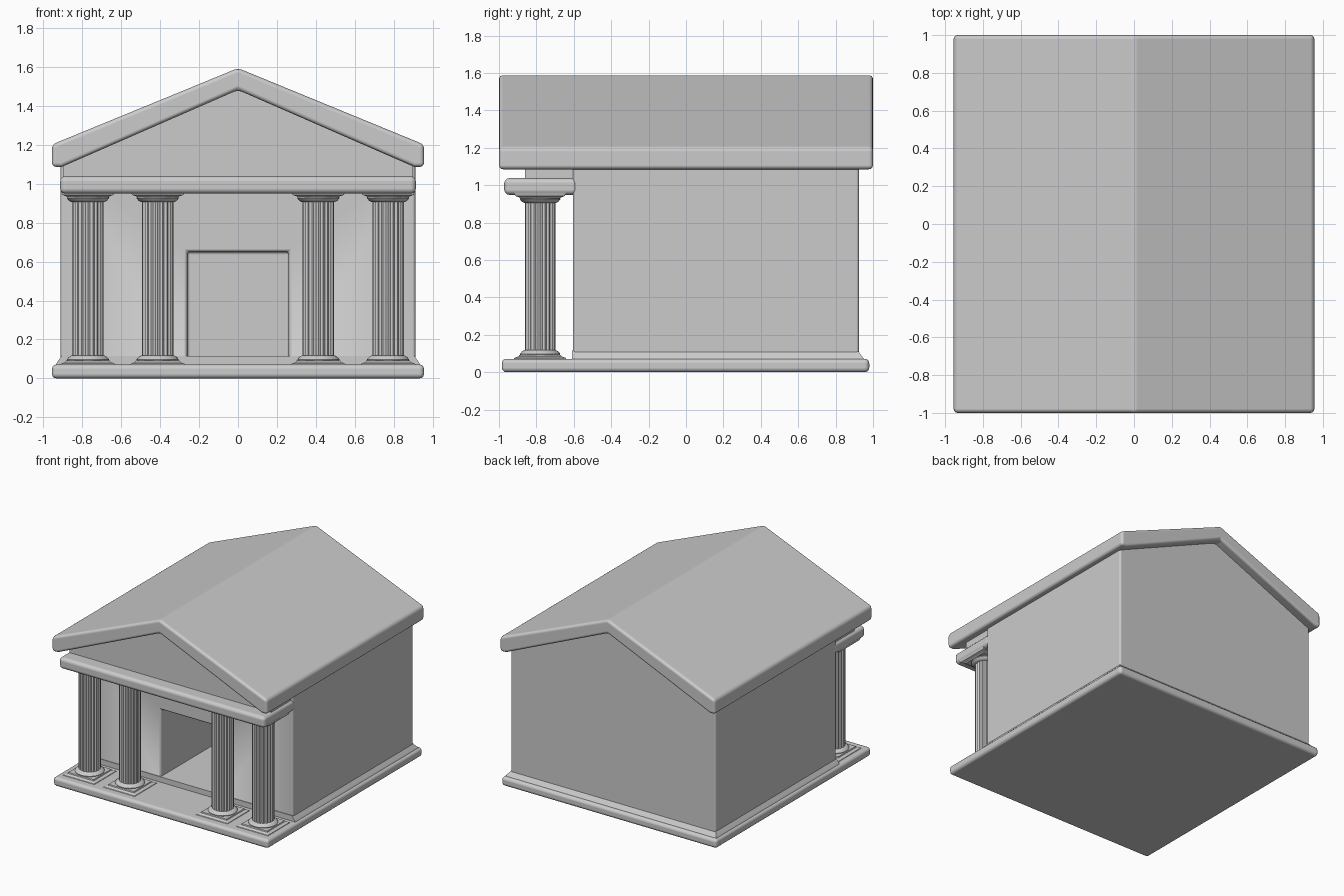
import bpy, bmesh, math

if "Cube" in bpy.data.objects:
    bpy.data.objects.remove(bpy.data.objects["Cube"])


def make(name, verts, faces, bevel=0.0, segs=3):
    me = bpy.data.meshes.new(name)
    me.from_pydata(verts, [], faces)
    bm = bmesh.new()
    bm.from_mesh(me)
    bmesh.ops.recalc_face_normals(bm, faces=bm.faces)
    bm.to_mesh(me)
    bm.free()
    ob = bpy.data.objects.new(name, me)
    bpy.context.collection.objects.link(ob)
    if bevel:
        me.polygons.foreach_set("use_smooth", [True] * len(me.polygons))
        add_bevel(ob, bevel, segs)
    return ob


def add_bevel(ob, width, segs=3):
    b = ob.modifiers.new("round", 'BEVEL')
    b.width, b.segments = width, segs
    b.limit_method = 'ANGLE'
    b.harden_normals = True


def loft(name, rings, bevel=0.0):
    """Skin a stack of equally sized rings and cap both ends."""
    n = len(rings[0])
    verts = [p for r in rings for p in r]
    faces = [tuple(range(n)), tuple(range((len(rings) - 1) * n, len(rings) * n))]
    for k in range(len(rings) - 1):
        for i in range(n):
            j = (i + 1) % n
            faces.append((k * n + i, k * n + j, k * n + n + j, k * n + n + i))
    return make(name, verts, faces, bevel)


def prism(name, profile, y0, y1, bevel=0.0):
    return loft(name, [[(x, y, z) for x, z in profile] for y in (y0, y1)], bevel)


def rect(x0, x1, y0, y1, z):
    return [(x0, y0, z), (x1, y0, z), (x1, y1, z), (x0, y1, z)]


def box(name, hx, y0, y1, z0, z1, bevel=0.0):
    return loft(name, [rect(-hx, hx, y0, y1, z) for z in (z0, z1)], bevel)


def turned(name, cx, cy, profile, n=32, flute=1.0):
    rings = []
    for r, z in profile:
        rings.append([(cx + r * (flute if i % 2 else 1) * math.cos(2 * math.pi * i / n),
                       cy + r * (flute if i % 2 else 1) * math.sin(2 * math.pi * i / n), z)
                      for i in range(n)])
    return loft(name, rings)


def square_stack(name, cx, cy, steps):
    return loft(name, [rect(cx - h, cx + h, cy - h, cy + h, z) for h, z in steps])


def smooth(ob):
    bpy.ops.object.select_all(action='DESELECT')
    ob.select_set(True)
    bpy.context.view_layer.objects.active = ob
    bpy.ops.object.shade_smooth_by_angle(angle=math.radians(40))


# Floor slab and the sloping foot of the walls
box("floor_slab", 0.955, -0.985, 0.98, 0.0, 0.072, 0.025)
loft("wall_foot", [rect(-h, h, -0.61, y, z) for h, y, z in
                   ((0.945, 0.97, 0.05), (0.93, 0.945, 0.08), (0.905, 0.918, 0.115))])

# Main hall with gable, doorway cut into the front
hall = prism("hall", [(-0.91, 0.05), (0.91, 0.05), (0.91, 1.1), (0, 1.5), (-0.91, 1.1)],
             -0.605, 0.925)
hall.data.polygons.foreach_set("use_smooth", [True] * len(hall.data.polygons))
cutter = box("door_cutter", 0.26, -0.9, 0.8, 0.08, 0.65)
cutter.hide_render = True
cutter.display_type = 'WIRE'
cut = hall.modifiers.new("doorway", 'BOOLEAN')
cut.operation, cut.object, cut.solver = 'DIFFERENCE', cutter, 'EXACT'
add_bevel(hall, 0.02)
bpy.context.view_layer.objects.active = hall
bpy.ops.object.modifier_apply(modifier="doorway")
bpy.data.objects.remove(cutter)

# Porch beam, frieze and pediment
box("porch_beam", 0.913, -0.972, -0.58, 0.948, 1.038, 0.028)
prism("pediment", [(-0.895, 0.98), (0.895, 0.98), (0.895, 1.1), (0, 1.5), (-0.895, 1.1)],
      -0.86, -0.58)

# Gabled roof shell
prism("roof", [(-0.955, 1.085), (-0.955, 1.2), (0, 1.592), (0.955, 1.2), (0.955, 1.085),
               (0.905, 1.085), (0, 1.48), (-0.905, 1.085)], -1.0, 1.0, 0.022)

# Fluted columns with stepped bases and capitals
CY = -0.78
for i, cx in enumerate((-0.77, -0.412, 0.412, 0.77), 1):
    square_stack(f"column_base_{i}", cx, CY,
                 ((0.145, 0.06), (0.138, 0.076), (0.115, 0.085), (0.112, 0.093)))
    smooth(turned(f"column_foot_{i}", cx, CY,
                  ((0.104, 0.085), (0.108, 0.098), (0.098, 0.11), (0.085, 0.118))))
    smooth(turned(f"column_shaft_{i}", cx, CY, ((0.081, 0.1), (0.081, 0.92)), 40, 0.91))
    smooth(turned(f"column_neck_{i}", cx, CY,
                  ((0.085, 0.905), (0.098, 0.912), (0.108, 0.925), (0.106, 0.938))))
    square_stack(f"column_capital_{i}", cx, CY,
                 ((0.108, 0.93), (0.112, 0.935), (0.132, 0.942), (0.138, 0.96)))
